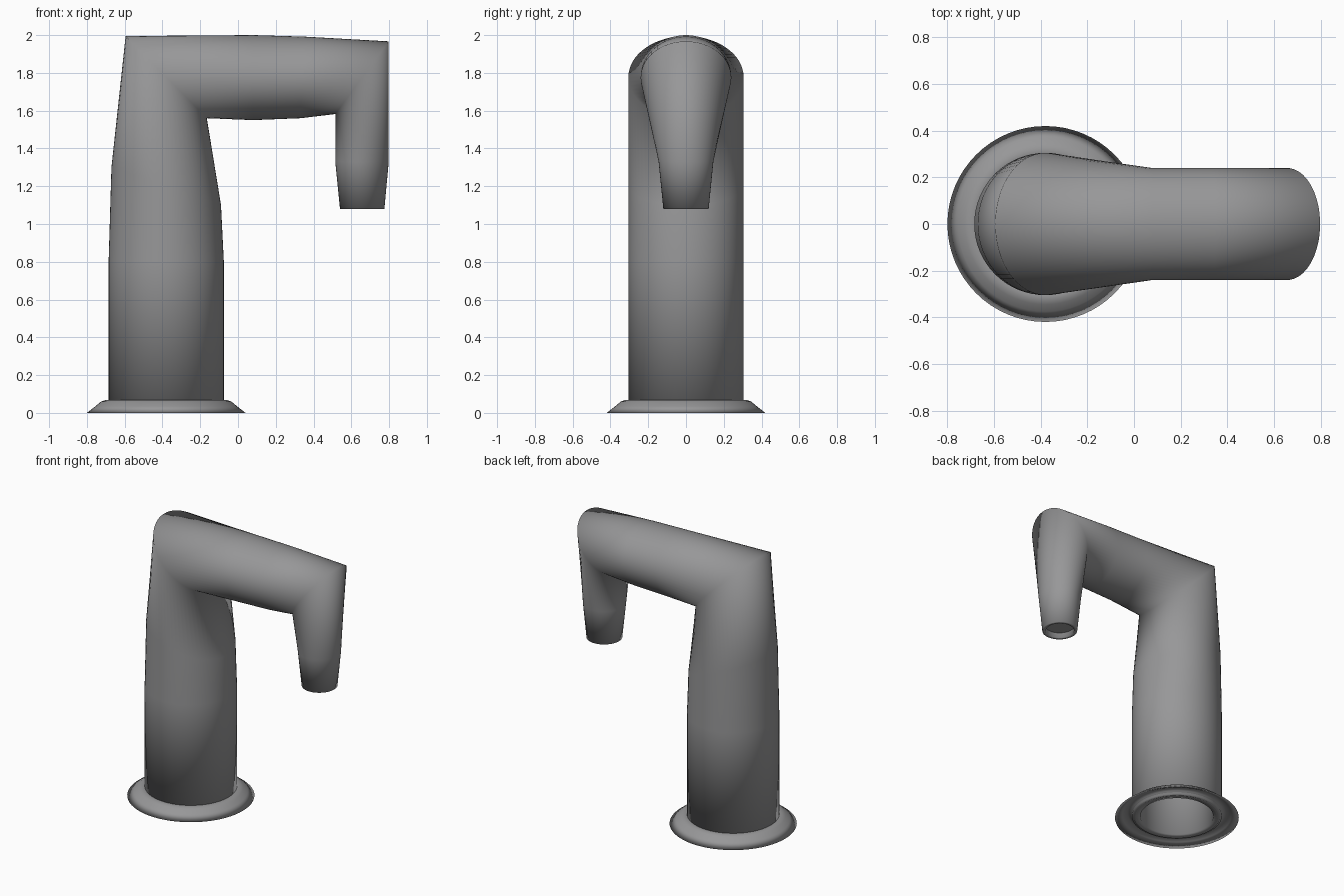
import bpy, bmesh, math
from mathutils import Vector

if "Cube" in bpy.data.objects:
    bpy.data.objects.remove(bpy.data.objects["Cube"])

N = 64
metal = bpy.data.materials.new("grey metal")
metal.diffuse_color = (0.31, 0.31, 0.315, 1)
metal.use_nodes = True
metal.node_tree.nodes["Principled BSDF"].inputs["Base Color"].default_value = metal.diffuse_color


def finish(name, bm):
    bmesh.ops.recalc_face_normals(bm, faces=bm.faces)
    me = bpy.data.meshes.new(name)
    bm.to_mesh(me)
    bm.free()
    me.materials.append(metal)
    for p in me.polygons:
        p.use_smooth = True
    ob = bpy.data.objects.new(name, me)
    bpy.context.collection.objects.link(ob)
    return ob


def ring(bm, a, b, half_y, scale=1.0):
    """Ellipse spanned by two outline points (x, z) and a half width in y."""
    a, b = Vector((a[0], 0, a[1])), Vector((b[0], 0, b[1]))
    c, u, v = (a + b) / 2, (a - b) / 2 * scale, Vector((0, half_y * scale, 0))
    return [bm.verts.new(c + u * math.cos(t) + v * math.sin(t))
            for t in (2 * math.pi * i / N for i in range(N))]


def skin(bm, rings, closed=False):
    pairs = list(zip(rings, rings[1:]))
    if closed:
        pairs.append((rings[-1], rings[0]))
    for p, q in pairs:
        for i in range(N):
            j = (i + 1) % N
            bm.faces.new((p[i], p[j], q[j], q[i]))


# Hollow body: column, mitred bend, arm, mitred bend, spout
sections = [
    ((-.685, .01), (-.075, .01), .305),
    ((-.685, .80), (-.075, .80), .305),
    ((-.67, 1.30), (-.09, 1.10), .305),
    ((-.595, 1.995), (-.165, 1.56), .305),
    ((.08, 2.0), (.08, 1.55), .24),
    ((.35, 1.992), (.33, 1.56), .24),
    ((.798, 1.967), (.515, 1.582), .24),
    ((.798, 1.33), (.515, 1.33), .145),
    ((.775, 1.08), (.54, 1.08), .12),
]
bm = bmesh.new()
outer = [ring(bm, *s) for s in sections]
inner = [ring(bm, *s, scale=.81) for s in sections]
skin(bm, outer + inner[::-1], closed=True)
finish("tap_body", bm)

# Flared base flange with a hollow underside
profile = [(.29, .07), (.325, .067), (.345, .06), (.375, .035), (.42, 0),
           (.37, .022), (.335, .04), (.31, .03), (.29, .004), (.25, .02)]
bm = bmesh.new()
skin(bm, [ring(bm, (-.38 - r, z), (-.38 + r, z), r) for r, z in profile],
     closed=True)
finish("base_flange", bm)

# Outlet disc recessed inside the spout
bm = bmesh.new()
bm.faces.new(ring(bm, (.76, 1.12), (.555, 1.12), .105))
ob = finish("outlet_disc", bm)
if ob.data.polygons[0].normal.z > 0:
    ob.data.flip_normals()
